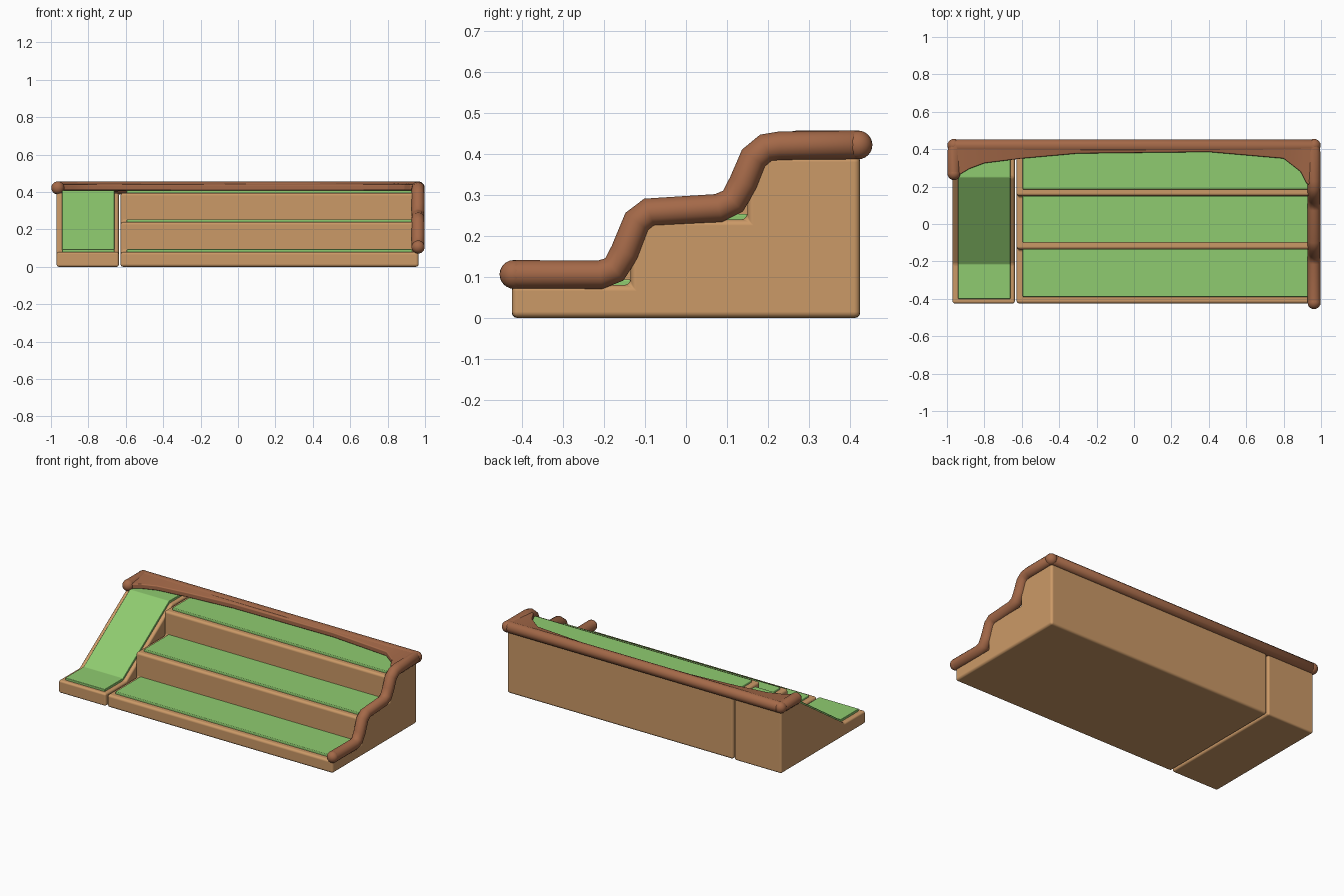
import bpy, bmesh
from mathutils import Vector

cube = bpy.data.objects.get("Cube")
if cube:
    bpy.data.objects.remove(cube)


def material(name, rgb):
    m = bpy.data.materials.new(name)
    m.use_nodes = True
    m.diffuse_color = (*rgb, 1)
    m.node_tree.nodes["Principled BSDF"].inputs["Base Color"].default_value = (*rgb, 1)
    return m


wood = material("light wood", (0.60, 0.32, 0.135))
grass = material("green mat", (0.275, 0.60, 0.16))
bark = material("brown rail", (0.37, 0.14, 0.065))


def loft(name, rings, mat, bevel):
    """Solid skinned over a list of matching closed rings."""
    bm = bmesh.new()
    vs = [[bm.verts.new(p) for p in ring] for ring in rings]
    n = len(vs[0])
    for a, b in zip(vs, vs[1:]):
        for i in range(n):
            bm.faces.new((a[i], a[(i + 1) % n], b[(i + 1) % n], b[i]))
    bm.faces.new(vs[0])
    bm.faces.new(vs[-1])
    bmesh.ops.recalc_face_normals(bm, faces=bm.faces)
    for f in bm.faces:
        f.smooth = True
    mesh = bpy.data.meshes.new(name)
    bm.to_mesh(mesh)
    bm.free()
    mesh.materials.append(mat)
    ob = bpy.data.objects.new(name, mesh)
    bpy.context.collection.objects.link(ob)
    mod = ob.modifiers.new("rounded edges", "BEVEL")
    mod.width = bevel
    mod.segments = 3
    mod.limit_method = "ANGLE"
    mod.angle_limit = 0.4
    mod.harden_normals = True
    return ob


def extrude_x(name, profile, x0, x1, mat, bevel):
    return loft(name, [[(x, y, z) for y, z in profile] for x in (x0, x1)], mat, bevel)


# Staircase body and its mats
FRONT, BACK = -0.425, 0.425
steps = [(FRONT, 0.08), (-0.135, 0.24), (0.15, 0.395)]
profile = [(BACK, 0), (FRONT, 0)]
for i, (y, z) in enumerate(steps):
    end = steps[i + 1][0] if i < 2 else BACK
    profile += [(y, z), (end, z)]
    mat_end = end if i < 2 else 0.41
    extrude_x(f"step_mat_{i + 1}",
              [(y + 0.035, z - 0.01), (mat_end, z - 0.01), (mat_end, z + 0.014), (y + 0.035, z + 0.014)],
              -0.595, 0.932, grass, 0.005)
extrude_x("staircase", profile, -0.628, 0.966, wood, 0.015)

# Ramp body and its mat
slope = [(FRONT, 0.08), (-0.215, 0.08), (0.25, 0.395), (BACK, 0.395)]
extrude_x("ramp", [(BACK, 0), (FRONT, 0)] + slope, -0.97, -0.637, wood, 0.012)
line = [(-0.4, 0.08)] + slope[1:3] + [(0.41, 0.395)]
extrude_x("ramp_mat", [(y, z - 0.005) for y, z in line] + [(y, z + 0.014) for y, z in reversed(line)],
          -0.94, -0.66, grass, 0.004)

# Handrail: up the left side, across the back, short return over the ramp
R, X, Y, Z = 0.035, 0.963, 0.42, 0.422
climb = [(-0.42, 0.106), (-0.21, 0.105), (-0.175, 0.118), (-0.15, 0.16), (-0.12, 0.235),
         (-0.09, 0.258), (0.08, 0.268), (0.115, 0.285), (0.14, 0.33), (0.165, 0.39),
         (0.195, 0.415), (0.23, 0.42)]
C = 0.012
path = [(X, y, z) for y, z in climb]
path += [(X, Y - C, Z), (X - C, Y, Z), (-X + C, Y, Z), (-X, Y - C, Z), (-X, 0.27, Z)]
curve = bpy.data.curves.new("handrail", "CURVE")
curve.dimensions = "3D"
curve.bevel_depth = R
curve.bevel_resolution = 4
curve.use_fill_caps = True
spline = curve.splines.new("POLY")
spline.points.add(len(path) - 1)
for p, co in zip(spline.points, path):
    p.co = (*co, 1)
spline.use_smooth = True
curve.materials.append(bark)
rail = bpy.data.objects.new("handrail", curve)
bpy.context.collection.objects.link(rail)

# Round ends and corner knobs of the handrail
knobs = {"rail_front_end": path[0], "rail_left_corner": (X, Y, Z),
         "rail_right_corner": (-X, Y, Z), "rail_ramp_end": path[-1]}
for name, co in knobs.items():
    bpy.ops.mesh.primitive_uv_sphere_add(segments=20, ring_count=12, radius=R, location=Vector(co))
    ob = bpy.context.object
    ob.name = name
    ob.data.materials.append(bark)
    bpy.ops.object.shade_smooth()

# Arched web filling the inner side of the back rail
arch = [(-0.963, 0.25), (-0.93, 0.265), (-0.88, 0.295), (-0.8, 0.325), (-0.6, 0.35), (-0.3, 0.377),
        (0.4, 0.385), (0.8, 0.35), (0.89, 0.28), (0.92, 0.22), (0.95, 0.2)]
loft("rail_web", [[(x, 0.43, 0.453), (x, y, 0.44), (x, y, 0.41), (x, 0.43, 0.4)] for x, y in arch],
     bark, 0.006)
